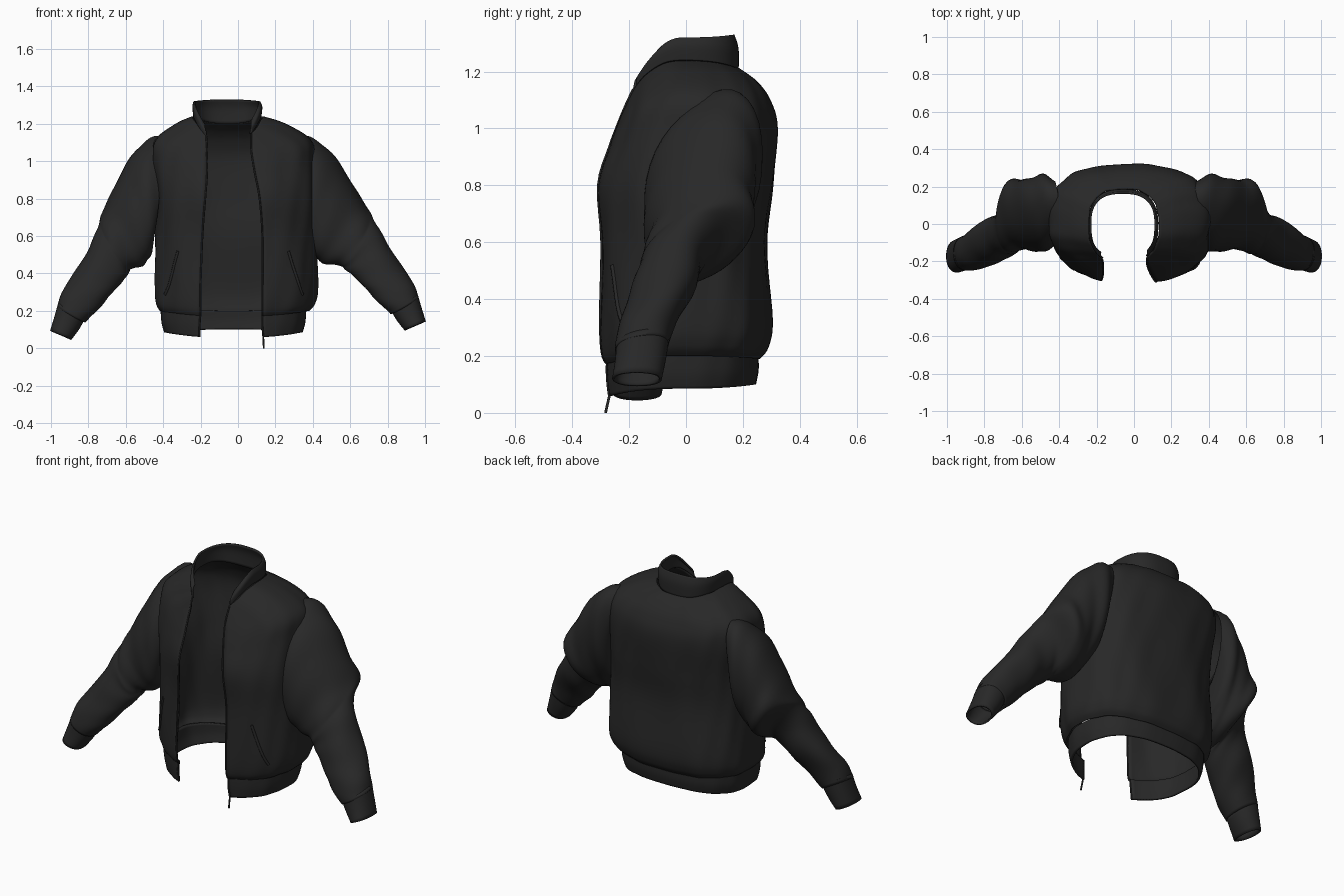
import bpy, math
from mathutils import Vector

if "Cube" in bpy.data.objects:
    bpy.data.objects.remove(bpy.data.objects["Cube"])

cloth = bpy.data.materials.new("black cloth")
cloth.use_nodes = True
colour = (0.021, 0.021, 0.021, 1)
cloth.diffuse_color = colour
shader = cloth.node_tree.nodes["Principled BSDF"]
shader.inputs["Base Color"].default_value = colour
shader.inputs["Roughness"].default_value = 0.9


def blend(rows, t):
    """Smooth interpolation through a list of parameter rows."""
    last = len(rows) - 1
    i = min(int(t), last - 1)
    f = t - i
    a, b, c, d = (rows[max(0, min(last, i + k))] for k in (-1, 0, 1, 2))
    return [q + f / 2 * (r - p + f * (2 * p - 5 * q + 4 * r - s + f * (3 * (q - r) + s - p)))
            for p, q, r, s in zip(a, b, c, d)]


def power(v, e):
    return math.copysign(abs(v) ** e, v)


def finish(obj, thickness):
    obj.data.materials.append(cloth)
    mod = obj.modifiers.new("cloth thickness", 'SOLIDIFY')
    mod.thickness = thickness
    mod.offset = -1
    bpy.ops.object.select_all(action='DESELECT')
    bpy.context.view_layer.objects.active = obj
    obj.select_set(True)
    bpy.ops.object.shade_smooth_by_angle(angle=math.radians(45))


def skin(name, rings, closed, thickness, flip):
    """Join rings of points with quads."""
    n = len(rings[0])
    verts = [p for ring in rings for p in ring]
    faces = []
    for j in range(len(rings) - 1):
        for i in range(n if closed else n - 1):
            k = (i + 1) % n
            quad = (j * n + i, j * n + k, (j + 1) * n + k, (j + 1) * n + i)
            faces.append(quad[::-1] if flip else quad)
    mesh = bpy.data.meshes.new(name)
    mesh.from_pydata(verts, [], faces)
    obj = bpy.data.objects.new(name, mesh)
    bpy.context.collection.objects.link(obj)
    finish(obj, thickness)


def torso_point(row, u, fold=0.0):
    """Point on an open rounded ring; u runs from right front edge to left front edge."""
    zf, zs, zb, w, cx, yf, yb, right, left = row
    shape = 2.4
    gap_r = math.acos(-min(1, (cx - right) / w) ** (shape / 2))
    gap_l = math.acos(min(1, (left - cx) / w) ** (shape / 2))
    # Clockwise from the front right edge, around the squarer back
    ang = -(gap_r + u * (math.tau + gap_l - gap_r))
    c, s = math.cos(ang), math.sin(ang)
    if s > 0:
        shape = 2.6
    mid, half = (yf + yb) / 2, (yb - yf) / 2
    z = zs + ((zf if s < 0 else zb) - zs) * s * s
    puff = 1 + fold * (math.sin(9 * ang + 7 * z) + math.sin(17 * ang - 11 * z) * 0.6)
    return Vector((cx + w * puff * power(c, 2 / shape),
                   mid + half * puff * power(s, 2 / shape), z))


def torso(name, rows, steps, fold, thickness):
    count = (len(rows) - 1) * steps
    rings = [[torso_point(blend(rows, j / steps), i / 96, fold) for i in range(97)]
             for j in range(count + 1)]
    skin(name, rings, False, thickness, True)


# Rows: front, side and back height, half width, centre, front y, back y, opening edges
body = [
    (.17, .2, .19, .40, -.02, -.29, .26, -.20, .13),
    (.21, .24, .23, .425, -.015, -.305, .29, -.20, .13),
    (.33, .33, .33, .435, -.01, -.31, .305, -.20, .13),
    (.6, .6, .6, .43, -.01, -.305, .285, -.19, .13),
    (.8, .8, .8, .43, -.01, -.315, .305, -.175, .115),
    (.93, 1.0, 1.0, .435, -.025, -.275, .32, -.165, .09),
    (1.02, 1.115, 1.1, .415, -.03, -.24, .295, -.165, .075),
    (1.06, 1.2, 1.165, .295, -.04, -.225, .25, -.165, .07),
    (1.09, 1.24, 1.21, .19, -.055, -.215, .19, -.17, .07),
]
hem = [
    (.055, .085, .1, .37, -.025, -.285, .245, -.205, .135),
    (.12, .14, .15, .385, -.025, -.29, .255, -.205, .13),
    (.18, .21, .2, .39, -.025, -.29, .255, -.20, .13),
]
collar = [
    (1.08, 1.235, 1.2, .182, -.057, -.215, .185, -.17, .07),
    (1.11, 1.29, 1.28, .187, -.057, -.21, .185, -.175, .07),
    (1.13, 1.32, 1.33, .178, -.06, -.18, .17, -.175, .07),
]
torso("jacket_body", body, 6, 0.008, 0.01)
torso("hem_band", hem, 4, 0.004, 0.012)
torso("collar", collar, 4, 0.0, 0.01)

# Rows: outer edge x and z, inner edge x and z, front y, back y
sleeve = [
    (.31, 1.09, .37, .66, -.11, .22),
    (.41, 1.085, .39, .55, -.14, .26),
    (.52, .99, .43, .5, -.135, .24),
    (.62, .83, .48, .48, -.13, .23),
    (.69, .73, .54, .47, -.145, .225),
    (.72, .67, .57, .45, -.155, .11),
    (.775, .58, .61, .41, -.175, .05),
    (.85, .46, .68, .34, -.205, .02),
    (.925, .35, .75, .26, -.235, -.04),
    (.96, .27, .82, .19, -.24, -.07),
]
cuff = [
    (.95, .29, .83, .2, -.235, -.07),
    (.97, .22, .86, .15, -.24, -.08),
    (.995, .14, .9, .10, -.25, -.095),
]


def sleeve_point(row, ang, side, t, fold):
    ox, oz, ix, iz, front, back = row
    c, s = power(math.cos(ang), .9), power(math.sin(ang), .9)
    puff = 1 + fold * (math.sin(26 * t + 2 * ang) + math.sin(47 * t - 3 * ang))
    x = (ox + ix) / 2 + (ox - ix) / 2 * c * puff
    y = (front + back) / 2 + (back - front) / 2 * s * puff
    z = (oz + iz) / 2 + (oz - iz) / 2 * c * puff + .12 * (1 - t) * s
    if side < 0:  # the right arm hangs lower and wider at the shoulder
        x += .09 * max(0, 1 - 1.6 * t)
        z -= .05 * t
    return Vector((side * x, y, z))


def tube(name, rows, side, steps, t0, t1, fold, thickness):
    count = (len(rows) - 1) * steps
    rings = []
    for j in range(count + 1):
        t = t0 + (t1 - t0) * j / count
        row = blend(rows, j / steps)
        rings.append([sleeve_point(row, math.tau * i / 36, side, t, fold) for i in range(36)])
    skin(name, rings, True, thickness, side < 0)


def cord(name, points, radius):
    """Thin piping following a path."""
    curve = bpy.data.curves.new(name, 'CURVE')
    curve.dimensions = '3D'
    curve.bevel_depth = radius
    curve.bevel_resolution = 1
    curve.use_fill_caps = True
    line = curve.splines.new('POLY')
    line.points.add(len(points) - 1)
    for p, q in zip(line.points, points):
        p.co = (*q, 1)
    obj = bpy.data.objects.new(name, curve)
    bpy.context.collection.objects.link(obj)
    curve.materials.append(cloth)


for side, label in ((1, "left"), (-1, "right")):
    tube(label + "_sleeve", sleeve, side, 5, 0, .9, 0.014, 0.008)
    tube(label + "_cuff", cuff, side, 3, .88, 1, 0.0, 0.01)

    # Zip edge along the front opening
    edge = 1 if side > 0 else 0
    zip_path = [torso_point(blend(rows, k / 4), edge)
                for rows in (hem, body) for k in range(4 * len(rows) - 3)]
    if side > 0:  # loose zip end hanging below the hem
        zip_path.insert(0, Vector((.138, -.283, 0)))
    cord(label + "_zip_edge", zip_path, .005)

    # Slanted welt pocket on the front panel
    welt = []
    for k in range(9):
        f = k / 8
        u = .115 - .05 * f
        welt.append(torso_point(blend(body, 1.7 + f), u if side < 0 else 1 - u, .008))
    cord(label + "_pocket_welt", welt, .008)

    # Stitched seam around the shoulder
    seam = [sleeve_point(blend(sleeve, 2.2), math.tau * i / 36, side, .22, .014)
            for i in range(37)]
    cord(label + "_shoulder_seam", seam, .004)
